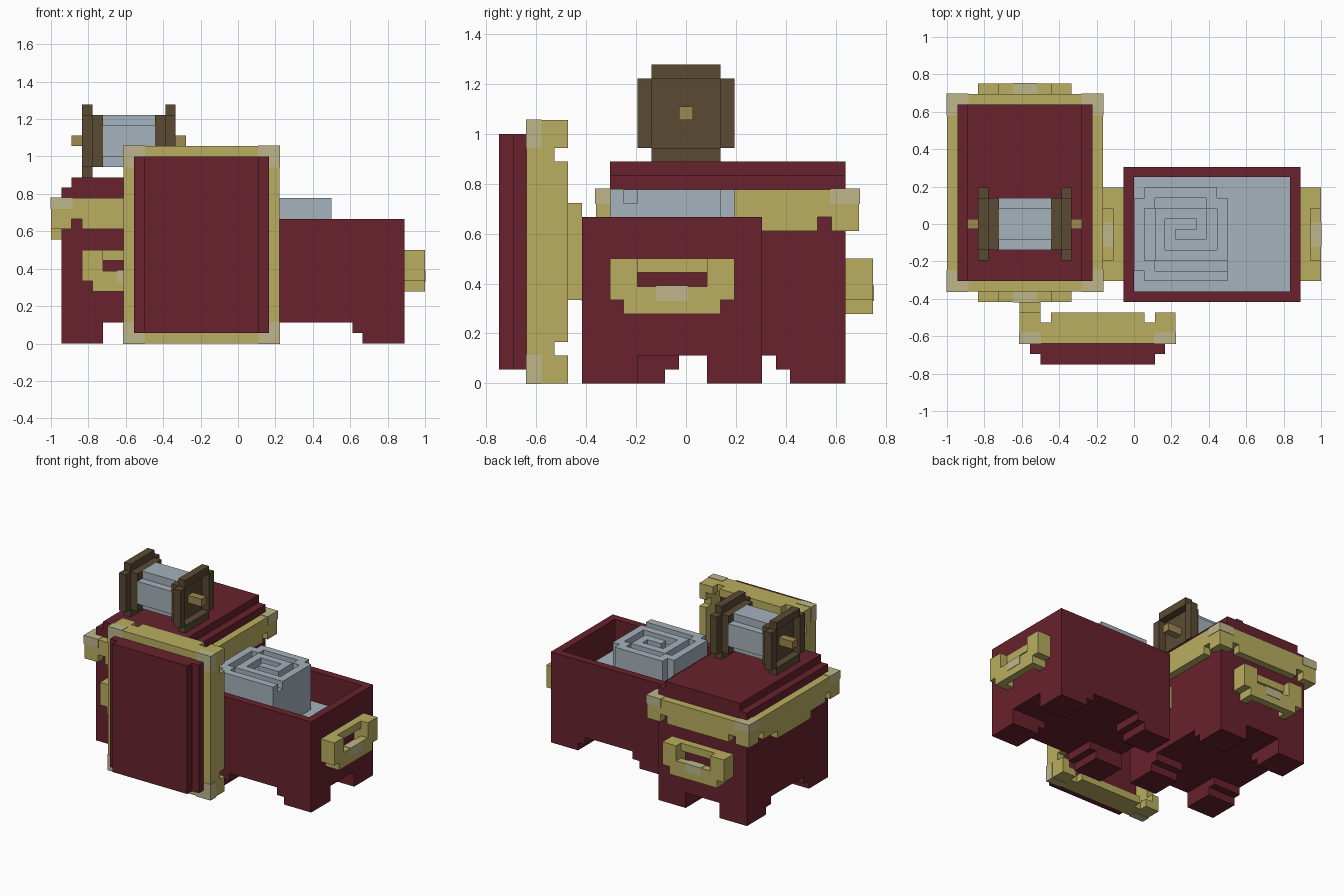
import bpy
import bmesh
from math import pi
from mathutils import Matrix, Vector

cube = bpy.data.objects.get("Cube")
if cube:
    bpy.data.objects.remove(cube, do_unlink=True)

U = 1 / 18      # one block
SKIN = 0.06     # thickness of painted plates, in blocks


def material(name, rgb):
    m = bpy.data.materials.new(name)
    m.use_nodes = True
    m.diffuse_color = (*rgb, 1)
    m.node_tree.nodes["Principled BSDF"].inputs["Base Color"].default_value = (*rgb, 1)
    return m


RED = material("dark_red", (0.138, 0.016, 0.027))
GOLD = material("gold", (0.49, 0.42, 0.117))
PALE = material("pale_gold", (0.51, 0.47, 0.26))
GREY = material("blue_grey", (0.376, 0.445, 0.503))
BROWN = material("brown", (0.102, 0.069, 0.034))
TAN = material("tan", (0.35, 0.246, 0.08))


def blocks(name, mat, boxes, place=Matrix(), grow=0):
    """One object made of boxes, each given as x, y and z ranges in blocks."""
    bm = bmesh.new()
    for ranges in boxes:
        lo = Vector([r[0] - grow for r in ranges])
        hi = Vector([r[1] + grow for r in ranges])
        size = Matrix.Diagonal((*(hi - lo), 1))
        bmesh.ops.create_cube(bm, size=1, matrix=Matrix.Translation((lo + hi) / 2) @ size)
    bm.transform(Matrix.Scale(U, 4) @ place)
    mesh = bpy.data.meshes.new(name)
    bm.to_mesh(mesh)
    bm.free()
    mesh.materials.append(mat)
    obj = bpy.data.objects.new(name, mesh)
    bpy.context.scene.collection.objects.link(obj)
    return obj


def span(a, b, side):
    """Range a..b, mirrored when side is -1."""
    return (a, b) if side > 0 else (-b, -a)


def at(x, y, z=0, turn=0, axis='Z'):
    return Matrix.Translation((x, y, z)) @ Matrix.Rotation(turn, 4, axis)


CORNERS = [(sx, sy) for sx in (-1, 1) for sy in (-1, 1)]
W, L = 6.5, 8.5     # half width and half length of a chest


def feet(name, place):
    boxes = []
    for sx, sy in CORNERS:
        boxes.append((span(W - 4, W, sx), span(L - 4, L, sy), (0, 1)))
        boxes.append((span(W - 4, W, sx), span(L - 5, L, sy), (1, 2)))
    blocks(name, RED, boxes, place)


def handle(name, place):
    boxes = [((-2.5, 2.5), (0, 1), (8, 9)), ((-2.5, 2.5), (1, 2), (5, 7))]
    for s in (-1, 1):
        boxes.append((span(2.5, 4.5, s), (0, 2), (6, 9)))
        boxes.append((span(2.5, 3.5, s), (0, 2), (5, 6)))
    blocks(name, GOLD, boxes, place)
    blocks(name + "_shine", PALE, [((-1.1, 1.1), (1, 2), (6, 7))], place, SKIN)


def handles(name, place):
    handle(name + "_handle_a", place @ at(0, L))
    handle(name + "_handle_b", place @ at(0, -L, 0, pi))


def lid(name, place):
    # Hollow rim with small gaps beside each corner
    x, y = W + 1, L + 1
    rim, shine = [], []
    for s in (-1, 1):
        rim.append((span(W, x, s), (-y, y), (1, 3)))
        rim.append(((-x, x), span(L, y, s), (1, 3)))
        rim.append((span(W, x, s), (3 - y, y - 3), (0, 1)))
        rim.append(((3 - x, x - 3), span(L, y, s), (0, 1)))
    for sx, sy in CORNERS:
        legs = [(span(W, x, sx), span(y - 2, y, sy)), (span(x - 2, x, sx), span(L, y, sy))]
        rim += [(*leg, (0, 1)) for leg in legs]
        shine += [(*leg, (2, 3)) for leg in legs]
    blocks(name + "_rim", GOLD, rim, place)
    blocks(name + "_corner_shine", PALE, shine, place, SKIN)
    # Clasp hanging from one long side
    blocks(name + "_clasp", GOLD, [((-x, 2 - x), (-3.5, 3.5), (-1, 0))], place)
    # Stepped red top
    blocks(name + "_top", RED, [((-W, W), (-L, L), (3, 4)),
                                ((1 - W, W - 1), (-L, L), (4, 5))], place)


# Closed chest
closed = at(-10.5, 3)
blocks("closed_chest_body", RED, [((-W, W), (-L, L), (2, 14))], closed)
feet("closed_chest_feet", closed)
handles("closed_chest", closed)
lid("closed_lid", closed @ at(0, 0, 11))

# Open chest, turned a quarter
opened = at(7.5, -1, 0, -pi / 2)
walls = [((-W, W), (-L, L), (2, 3))]
for s in (-1, 1):
    walls.append((span(W - 1, W, s), (-L, L), (2, 12)))
    walls.append(((-W, W), span(L - 1, L, s), (2, 12)))
blocks("open_chest_body", RED, walls, opened)
feet("open_chest_feet", opened)
handles("open_chest", opened)
blocks("open_chest_filling", GREY, [((1 - W, W - 1), (1 - L, L - 1), (3, 8))], opened)

# Loose lid standing on its end
lid("standing_lid", at(-3.5, -8.5, 9.5, pi / 2, 'X'))

# Coiled roll inside the open chest: solid core with a raised spiral
coil = [((0, 9), (1, 8), (8, 13)), ((1, 8), (0, 9), (8, 13)), ((8, 9), (0, 1), (8, 14))]
path = [(8, 0), (1, 0), (1, 1), (0, 1), (0, 7), (1, 7), (1, 8), (7, 8), (7, 7), (8, 7),
        (8, 2), (2, 2), (2, 6), (6, 6), (6, 4), (4, 4)]
for (x0, y0), (x1, y1) in zip(path, path[1:]):
    coil.append(((min(x0, x1), max(x0, x1) + 1), (min(y0, y1), max(y0, y1) + 1), (13, 14)))
blocks("coiled_roll", GREY, coil, at(0, -5.5))

# Spool on top of the closed chest
spool = at(-10.5, 0, 19.5)
rings, plates = [], []
for s in (-1, 1):
    plates.append((span(2.5, 3.5, s), (-2.5, 2.5), (-2.5, 2.5)))
    for t in (-1, 1):
        rings.append((span(3.5, 4.5, s), span(2.5, 3.5, t), (-2.5, 2.5)))
        rings.append((span(3.5, 4.5, s), (-2.5, 2.5), span(2.5, 3.5, t)))
blocks("spool_flange_rings", BROWN, rings, spool)
blocks("spool_flange_plates", BROWN, plates, spool)
blocks("spool_winding", GREY, [((-2.5, 2.5), (-2.5, 2.5), (-1.5, 1.5)),
                               ((-2.5, 2.5), (-1.5, 1.5), (-2.5, 2.5))], spool)
blocks("spool_axle", TAN, [((-5.5, 5.5), (-0.5, 0.5), (-0.5, 0.5))], spool)
